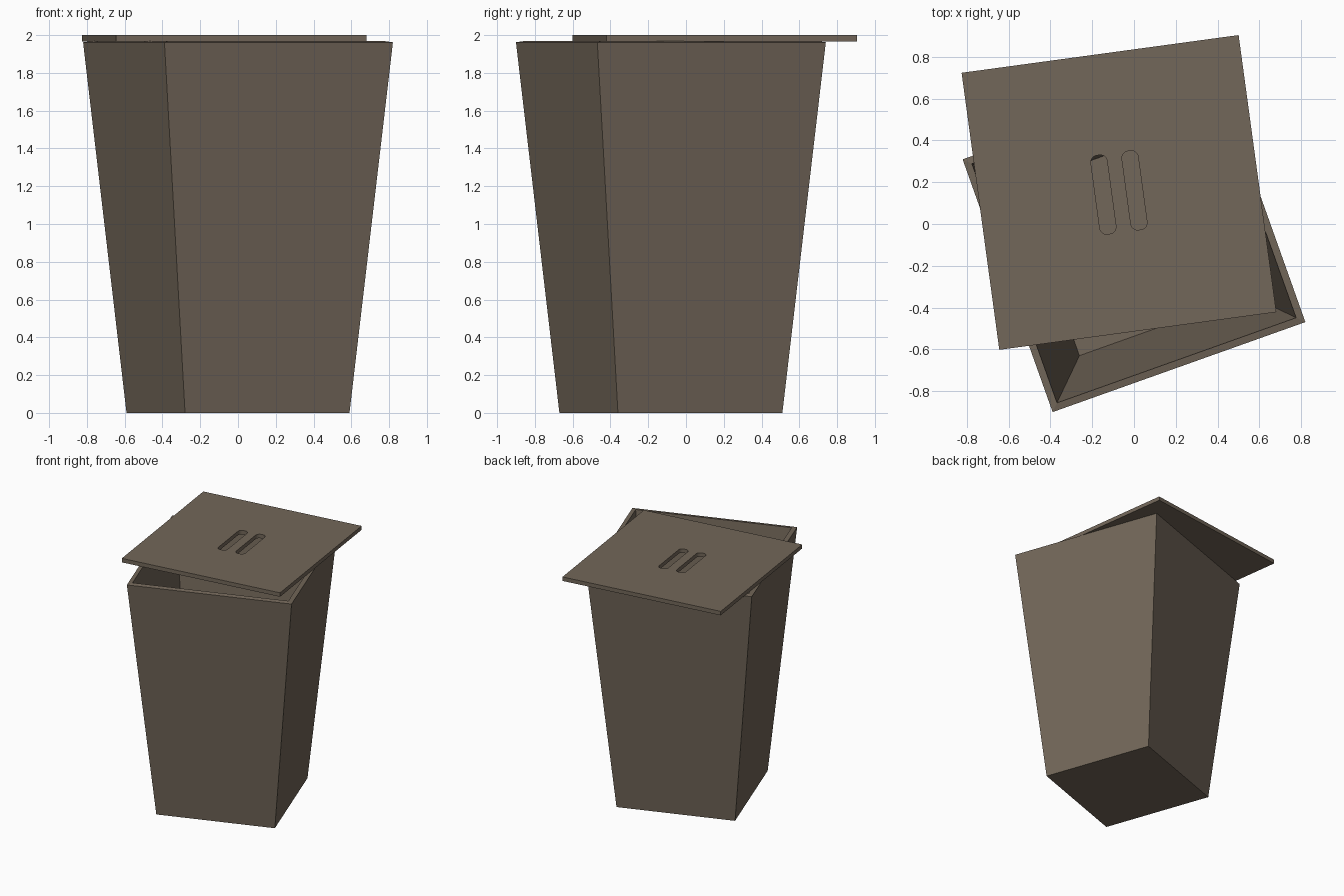
import bpy, bmesh
from math import radians, sin, cos, pi

if "Cube" in bpy.data.objects:
    bpy.data.objects.remove(bpy.data.objects["Cube"])

mat = bpy.data.materials.new("brown_plastic")
mat.diffuse_color = (0.17, 0.135, 0.10, 1)
mat.use_nodes = True
mat.node_tree.nodes["Principled BSDF"].inputs["Base Color"].default_value = mat.diffuse_color


def make_object(name, bm, loc, angle):
    mesh = bpy.data.meshes.new(name)
    bmesh.ops.recalc_face_normals(bm, faces=bm.faces)
    bm.to_mesh(mesh)
    bm.free()
    mesh.materials.append(mat)
    ob = bpy.data.objects.new(name, mesh)
    ob.location = loc
    ob.rotation_euler.z = radians(angle)
    bpy.context.collection.objects.link(ob)
    return ob


def square(h):
    return [(-h, -h), (h, -h), (h, h), (-h, h)]


def rounded_slot(cx, hw, hl, r, n=6):
    pts = []
    for q, (sx, sy) in enumerate([(1, 1), (-1, 1), (-1, -1), (1, -1)]):
        for i in range(n + 1):
            a = (q + i / n) * pi / 2
            pts.append((cx + sx * (hw - r) + r * cos(a), sy * (hl - r) + r * sin(a)))
    return pts


# Bin body: open tapered box with wall thickness
bm = bmesh.new()
low = [bm.verts.new((x, y, 0)) for x, y in square(0.462)]
top = [bm.verts.new((x, y, 1.962)) for x, y in square(0.642)]
bm.faces.new(low[::-1])
for i in range(4):
    j = (i + 1) % 4
    bm.faces.new((low[i], low[j], top[j], top[i]))
# open shell: keep this winding, which already faces outward
body = make_object("bin_body", bm, (0, -0.08, 0), 19.6)
solid = body.modifiers.new("walls", "SOLIDIFY")
solid.thickness = 0.035
solid.offset = -1
solid.use_even_offset = True
solid.use_quality_normals = True

# Lid: loose square plate with two grip slots cut through
bm = bmesh.new()
edges = []
for loop in (square(0.669), rounded_slot(-0.075, 0.039, 0.19, 0.032),
             rounded_slot(0.075, 0.039, 0.19, 0.032)):
    vs = [bm.verts.new((x, y, 0)) for x, y in loop]
    edges += [bm.edges.new((vs[i - 1], vs[i])) for i in range(len(vs))]
bmesh.ops.triangle_fill(bm, edges=edges, use_beauty=True, normal=(0, 0, 1))
ext = bmesh.ops.extrude_face_region(bm, geom=bm.faces[:], use_keep_orig=True)
bmesh.ops.translate(bm, vec=(0, 0, 0.033),
                    verts=[g for g in ext["geom"] if isinstance(g, bmesh.types.BMVert)])
make_object("lid", bm, (-0.072, 0.151, 1.967), 7.75)
